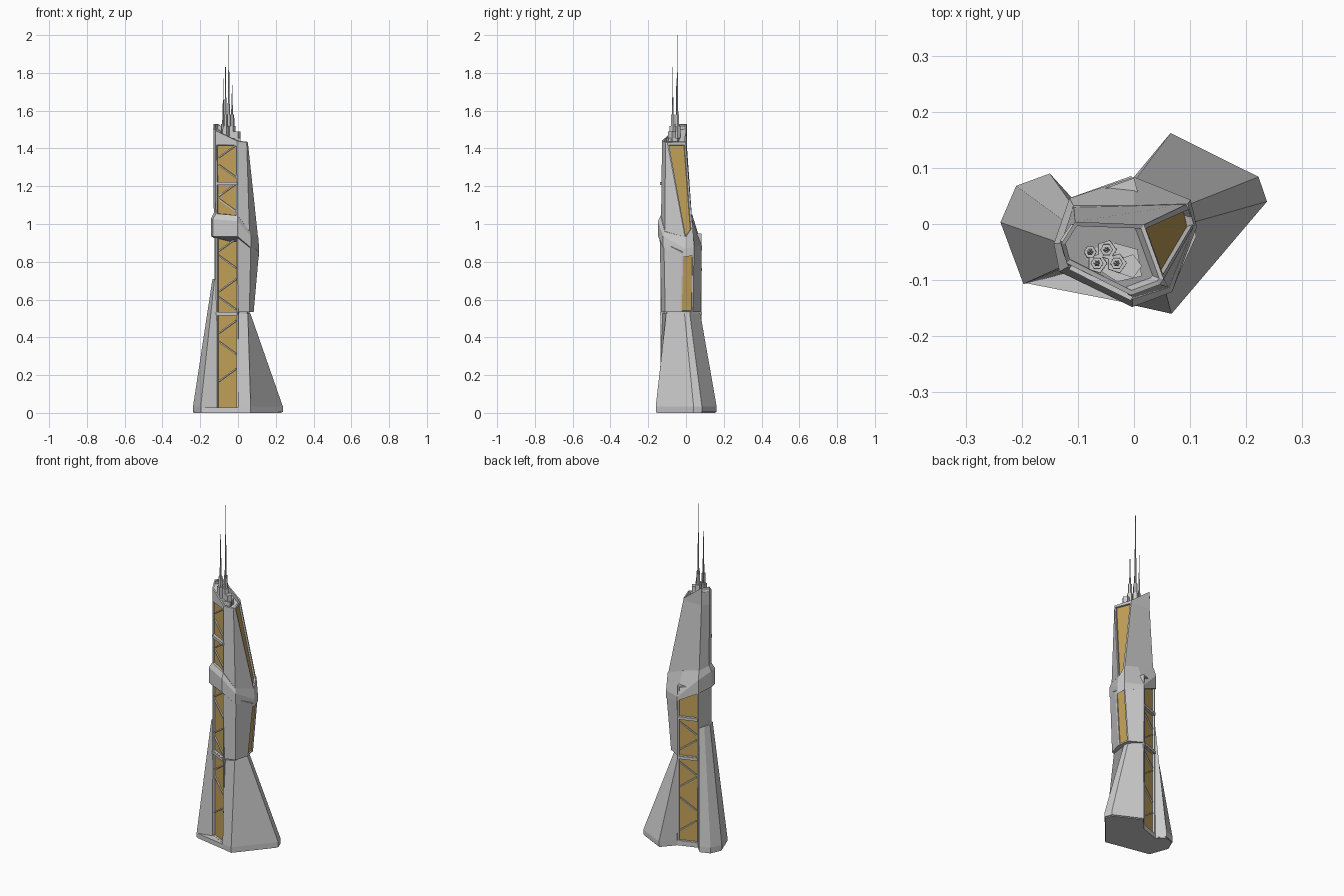
import bpy, bmesh, math
from mathutils import Vector

if "Cube" in bpy.data.objects:
    bpy.data.objects.remove(bpy.data.objects["Cube"])

gold = bpy.data.materials.new("amber_glass")
gold.diffuse_color = (0.55, 0.36, 0.10, 1)
gold.use_nodes = True
gold.node_tree.nodes["Principled BSDF"].inputs["Base Color"].default_value = gold.diffuse_color
grey = bpy.data.materials.new("grey_panel")
grey.diffuse_color = (0.6, 0.6, 0.6, 1)
grey.use_nodes = True
grey.node_tree.nodes["Principled BSDF"].inputs["Base Color"].default_value = grey.diffuse_color


def finish(bm, name):
    me = bpy.data.meshes.new(name)
    bm.to_mesh(me)
    bm.free()
    me.materials.append(grey)
    me.materials.append(gold)
    ob = bpy.data.objects.new(name, me)
    bpy.context.collection.objects.link(ob)
    return ob


def at(points, z):
    """Lift a flat outline to one height."""
    return [(x, y, z) for x, y in points]


def loft(name, rings, windows=(), frame=0.013, depth=0.012, pit=None):
    """Skin stacked rings; windows = (level, side) faces recessed in amber."""
    bm = bmesh.new()
    vs = [[bm.verts.new(p) for p in r] for r in rings]
    n = len(vs[0])
    side = {}
    for k in range(len(vs) - 1):
        for i in range(n):
            j = (i + 1) % n
            side[k, i] = bm.faces.new((vs[k][i], vs[k][j], vs[k + 1][j], vs[k + 1][i]))
    bm.faces.new(vs[0][::-1])
    top = bm.faces.new(vs[-1])
    bm.normal_update()
    for w in windows:
        bmesh.ops.inset_individual(bm, faces=[side[w]], thickness=frame)
        bmesh.ops.inset_individual(bm, faces=[side[w]], thickness=0.0005, depth=-depth)
        side[w].material_index = 1
    if pit:
        bmesh.ops.inset_individual(bm, faces=[top], thickness=0.009)
        bmesh.ops.inset_individual(bm, faces=[top], thickness=0.001, depth=-pit)
    return finish(bm, name)


def beam(name, a, b, w=0.007):
    """Square bar between two points."""
    a, b = Vector(a), Vector(b)
    bm = bmesh.new()
    bmesh.ops.create_cube(bm, size=1)
    q = (b - a).to_track_quat('Z', 'Y')
    for v in bm.verts:
        v.co = (a + b) / 2 + q @ Vector((v.co.x * w, v.co.y * w, v.co.z * (b - a).length))
    return finish(bm, name)


def spike(name, x, y, z0, z1, r0, r1, sides=6):
    ring = lambda r, z: [(x + r * math.cos(math.tau * i / sides), y + r * math.sin(math.tau * i / sides), z)
                         for i in range(sides)]
    return loft(name, [ring(r0, z0), ring(r1, z1)])


# Plinth under the whole footprint
plan = [(-.195, -.105), (0, -.143), (.065, -.157), (.23, .04), (.218, .081), (.065, .157),
        (0, .083), (-.11, .045), (-.15, .086), (-.207, .066), (-.235, .003)]
loft("plinth", [at(plan, 0), at(plan, .028)])

# Core shaft with front and back glazing
core = [(-.117, -.075), (0, -.134), (.03, -.03), (0, .082), (-.112, .042), (-.125, -.03)]
loft("core_shaft", [at(core, z) for z in (.02, .525, .95)],
     windows=[(0, 0), (1, 0), (0, 3), (1, 3)])

# Splayed right foot
foot = [(0, -.145), (.067, -.16), (.237, .04), (.222, .084), (.065, .162), (0, .084)]
foot_top = [(-.002, -.125), (.052, -.105), (.066, -.008), (.06, .02), (0, .076), (-.005, .07)]
loft("right_foot", [at(foot, .005), at(foot, .035), at(foot_top, .525)])
neck = [(x * .93, y * .95) for x, y in foot_top]
loft("waist_groove", [at(neck, .51), at(neck, .55)])

# Left buttress leaning on the shaft
butt = [(-.11, -.085), (-.197, -.107), (-.238, .003), (-.21, .068), (-.15, .09), (-.11, .046)][::-1]
butt_top = [(-.112, -.073), (-.124, -.074), (-.135, -.033), (-.124, .005), (-.113, .038), (-.108, .04)][::-1]
loft("left_buttress", [at(r, z) for r, z in ((butt, .005), (butt, .035), (butt_top, .71))][::1])

# Mid body, flaring up to the collar, with side window
loft("mid_body", [
    at([(-.002, -.13), (.06, -.11), (.083, -.03), (.072, .038), (0, .08)], .533),
    [(-.002, -.14, .95), (.068, -.117, .9), (.111, -.022, .85), (.1, .042, .86), (0, .083, .88)]],
    windows=[(0, 2)], frame=.011, depth=.006)

# Tilted collar
outer = [(-.133, -.085), (-.003, -.148), (.068, -.121), (.112, -.005), (.101, .043),
         (0, .084), (-.115, .046), (-.143, -.035)]
low = (.935, .935, .875, .825, .835, .86, .92, .935)
high = (1.025, 1.015, .935, .87, .88, .885, 1.0, 1.03)
inner = [(-.117, -.076, 1.055), (-.003, -.134, 1.045), (.062, -.113, .96), (.107, -.002, .93),
         (.096, .036, .985), (0, .033, 1.02), (-.108, .033, 1.05), (-.128, -.034, 1.06)]
loft("collar", [[(x, y, z) for (x, y), z in zip(outer, low)],
                [(x, y, z) for (x, y), z in zip(outer, high)], inner])

# Upper body with sloped side window and sunken roof
up_low = [(-.117, -.075, .95), (-.002, -.133, .95), (.062, -.113, .92), (.107, -.003, .92),
          (.095, .036, .97), (-.108, .033, 1.0), (-.128, -.034, 1.0)]
crown = [(-.12, -.07), (-.005, -.127), (.046, -.108), (.053, -.098), (.018, -.001), (-.105, .004), (-.13, -.035)]
tips = (1.495, 1.44, 1.432, 1.432, 1.435, 1.53, 1.53)
loft("upper_body", [up_low, at(crown, 1.425), [(x, y, z) for (x, y), z in zip(crown, tips)]],
     windows=[(0, 0), (0, 3)], frame=.011, depth=.01, pit=.025)


# Lattice bars over the glazing
def on_face(p, q, t, z, inset):
    d = (Vector(q) - Vector(p)).normalized()
    v = Vector(p).lerp(Vector(q), t) + Vector((-d.y, d.x)) * inset
    return (v.x, v.y, z)


front, back = (core[0], core[1]), (core[3], core[4])
for label, face, heights in (
        ("front", front, (.2, .345, .455, .58, .675, .8, .89, 1.1, 1.18, 1.28, 1.385)),
        ("back", back, (.12, .25, .38, .46, .6, .7))):
    for i, z in enumerate(heights):
        s = .033 if i % 2 == 0 else -.033
        beam(label + "_lattice_bar", on_face(*face, .1, z - s, .008), on_face(*face, .88, z + s, .008))
for label, face, z in (("front", front, 1.215), ("front", front, .525), ("back", back, .525), ("back", back, .76)):
    beam(label + "_cross_bar", on_face(*face, .03, z, .003), on_face(*face, .97, z, .003), .016)

# Rooftop platform, pods and antenna masts
deck = [(-.105, -.055), (-.03, -.103), (.014, -.093), (.006, -.045), (-.085, -.02), (-.105, -.03)]
loft("roof_deck", [at(deck, 1.4), at(deck, 1.455)])
for x, y, pod, mid, tip in ((-.078, -.05, 1.53, 1.62, 1.77), (-.049, -.046, 1.58, 1.76, 2.0),
                            (-.066, -.07, 1.58, 1.67, 1.83), (-.031, -.07, 1.58, 1.63, 1.735)):
    spike("antenna_pod", x, y, 1.44, pod - .06, .019, .018, 5)
    spike("antenna_base", x, y, 1.45, pod, .012, .011, 6)
    spike("antenna_mast", x, y, pod - .01, mid, .006, .004)
    spike("antenna_spire", x, y, mid - .01, tip, .003, .0015)
spike("roof_vent", -.008, -.075, 1.42, 1.49, .022, .022, 5)
